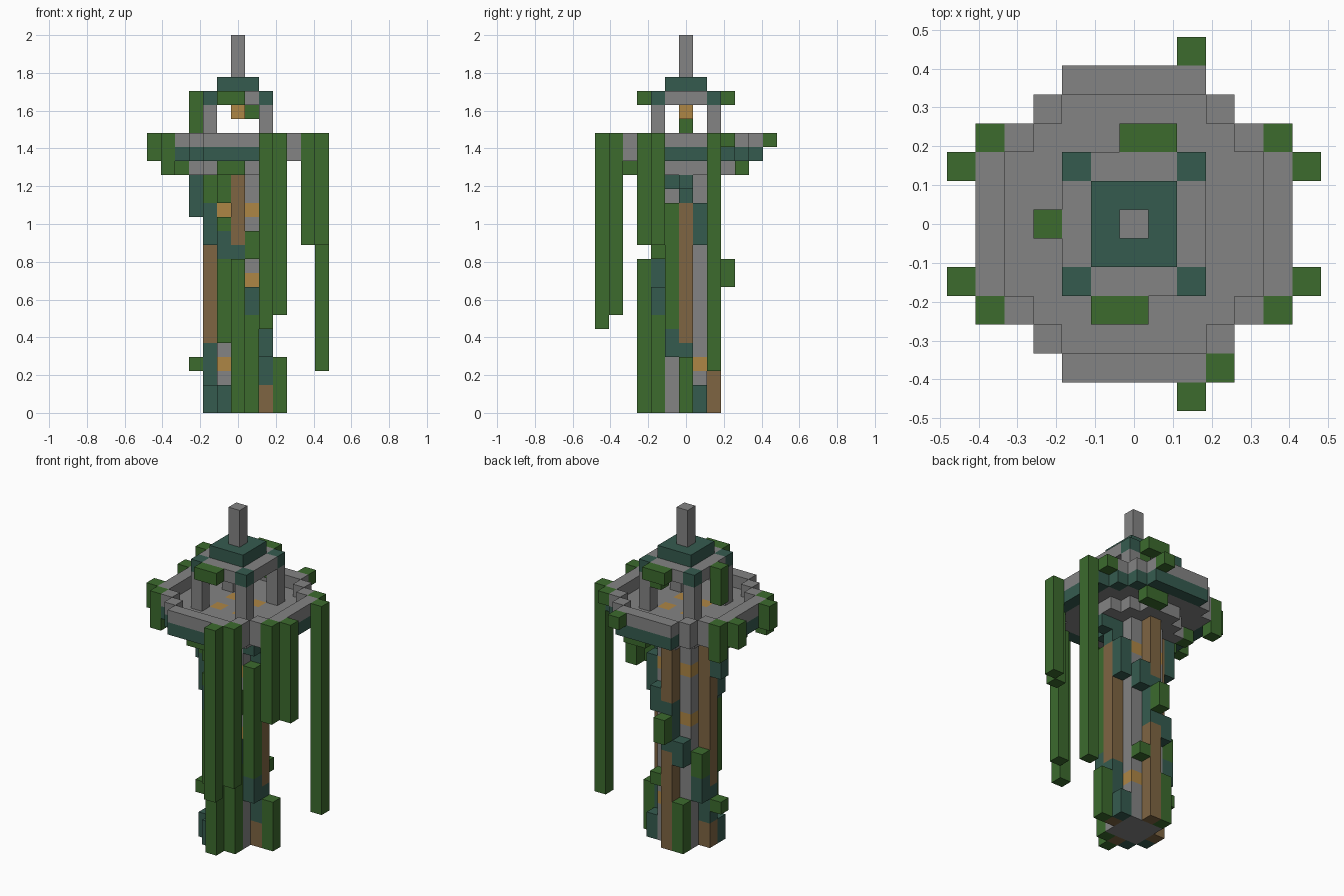
import bpy
import bmesh
from itertools import product
from mathutils import Vector

if "Cube" in bpy.data.objects:
    bpy.data.objects.remove(bpy.data.objects["Cube"], do_unlink=True)

UNIT = 2 / 27


def material(name, color):
    mat = bpy.data.materials.new(name)
    mat.use_nodes = True
    rgba = (*color, 1)
    mat.diffuse_color = rgba
    mat.node_tree.nodes["Principled BSDF"].inputs["Base Color"].default_value = rgba
    return mat


stone = material("grey stone", (.23, .23, .23))
leaf = material("leaf green", (.045, .145, .027))
copper = material("dark teal", (.036, .105, .078))
wood = material("brown wood", (.21, .13, .055))
glow = material("amber glow", (.42, .24, .06))

# Shared block grid: cell -> (part name, material); later blocks replace earlier ones
grid = {}


def block(part, mat, x, y, z):
    """Fill cells; each of x, y, z is one cell or an inclusive (low, high) pair."""
    spans = [range(v[0], v[1] + 1) if isinstance(v, tuple) else (v,) for v in (x, y, z)]
    for cell in product(*spans):
        grid[cell] = (part, mat)


def disc(part, mat, radius, z, hole=0):
    for x, y in product(range(-radius, radius + 1), repeat=2):
        d = x * x + y * y
        if d <= radius * (radius + 1) and (not hole or d > hole * (hole + 1)):
            block(part, mat, x, y, z)


def both(part, mat, x, y, z):
    """A column and its half-turn twin."""
    for s in (1, -1):
        block(part, mat, s * x, s * y, z)


# Tower shaft with wooden beams on its four sides
block("shaft", stone, (-1, 1), (-1, 1), (0, 17))
both("wooden_beams", wood, 2, 0, (0, 16))
both("wooden_beams", wood, 0, 2, (0, 16))

# Lit windows on the shaft corners
for x, y, z in ((-1, -1, 3), (1, 1, 3), (1, -1, 9), (-1, 1, 10)):
    block("windows", glow, x, y, z)
for x, y in product((-1, 1), repeat=2):
    block("windows", glow, x, y, 14)

# Two strands spiralling up around the shaft
for x, y, z in ((2, 1, (0, 1)), (2, 0, (2, 4)), (2, -1, (4, 5)), (1, -2, (7, 8)),
                (0, -2, (8, 11)), (-1, -2, (11, 12)), (-2, -1, (12, 14))):
    both("spiral_bands", copper, x, y, z)
block("spiral_bands", copper, -3, 0, (14, 16))
block("spiral_bands", copper, 2, 0, (15, 16))
block("spiral_bands", copper, 2, -1, (16, 17))
block("spiral_bands", copper, 3, 0, 16)
block("spiral_bands", copper, -1, -2, (0, 1))

# Creepers growing on the shaft
for x, y, z in ((0, -3, (0, 10)), (1, -2, (0, 6)), (1, -2, (11, 12)), (-1, -2, (5, 10)),
                (-1, -2, 13), (-1, -2, (15, 16)), (-2, -1, (15, 16)), (2, -1, (6, 14)),
                (3, 0, (0, 3)), (-3, 0, 3), (0, 3, (9, 10)), (-1, 2, (0, 3)),
                (-2, 1, (6, 7)), (1, 2, 5)):
    block("creepers", leaf, x, y, z)

# Lookout platform, floor lights and parapet
disc("platform_base", stone, 3, 17)
disc("platform_floor", stone, 5, 18)
disc("platform_rim", copper, 5, 18, hole=4)
both("platform_floor", stone, 4, -3, 18)
both("platform_floor", stone, 3, -4, 18)
disc("parapet", stone, 5, 19, hole=4)
for x, y in product((-1, 1), repeat=2):
    block("floor_lights", glow, x, y, 18)

# Pillars, roof, spire and hanging lamp
block("roof", stone, (-2, 2), (-2, 2), 22)
for x, y in product((-2, 2), repeat=2):
    block("pillars", stone, x, y, (19, 21))
    block("roof_corners", copper, x, y, 22)
block("roof_cap", copper, (-1, 1), (-1, 1), 23)
block("spire", stone, 0, 0, (24, 26))
block("lamp", glow, 0, 0, 21)

# Vines hanging from the platform and the roof
for x, y, z in ((2, -6, (6, 19)), (3, -5, (7, 19)), (5, -3, (12, 19)), (6, -2, (12, 19)),
                (6, 2, (3, 19)), (5, 3, 19), (2, 6, 19)):
    block("hanging_vines", leaf, x, y, z)
for s in (-1, 1):
    block("hanging_vines", leaf, -6, 2 * s, (18, 19))
    block("hanging_vines", leaf, -5, 3 * s, (17, 19))
    block("hanging_vines", leaf, -4, s, 17)
block("hanging_vines", leaf, (1, 2), 4, 17)
block("hanging_vines", leaf, (-1, 0), -4, 17)
block("roof_vines", leaf, (0, 1), 3, 22)
block("roof_vines", leaf, (-1, 0), -3, 22)
block("roof_vines", leaf, -3, 0, (20, 22))
block("roof_vines", leaf, 1, 2, 21)

# Turn each part's blocks into one mesh of its exposed faces
AXES = [Vector(row) for row in ((1, 0, 0), (0, 1, 0), (0, 0, 1))]


def build(part):
    cells = {c: m for c, (p, m) in grid.items() if p == part}
    bm = bmesh.new()
    for cell in cells:
        center = Vector(cell) + AXES[2] / 2
        for a, side in product(range(3), (-1, 1)):
            n = AXES[a] * side
            if tuple(int(v) for v in Vector(cell) + n) in grid:
                continue
            u = AXES[(a + 1) % 3]
            w = n.cross(u)
            corners = (u + w, w - u, -u - w, u - w)
            bm.faces.new([bm.verts.new((center + (n + c) / 2) * UNIT) for c in corners])
    bmesh.ops.remove_doubles(bm, verts=bm.verts, dist=UNIT / 100)
    bmesh.ops.dissolve_limit(bm, angle_limit=.01, verts=bm.verts, edges=bm.edges)
    mesh = bpy.data.meshes.new(part)
    bm.to_mesh(mesh)
    bm.free()
    mesh.materials.append(next(iter(cells.values())))
    bpy.context.collection.objects.link(bpy.data.objects.new(part, mesh))


for part in dict.fromkeys(p for p, m in grid.values()):
    build(part)
